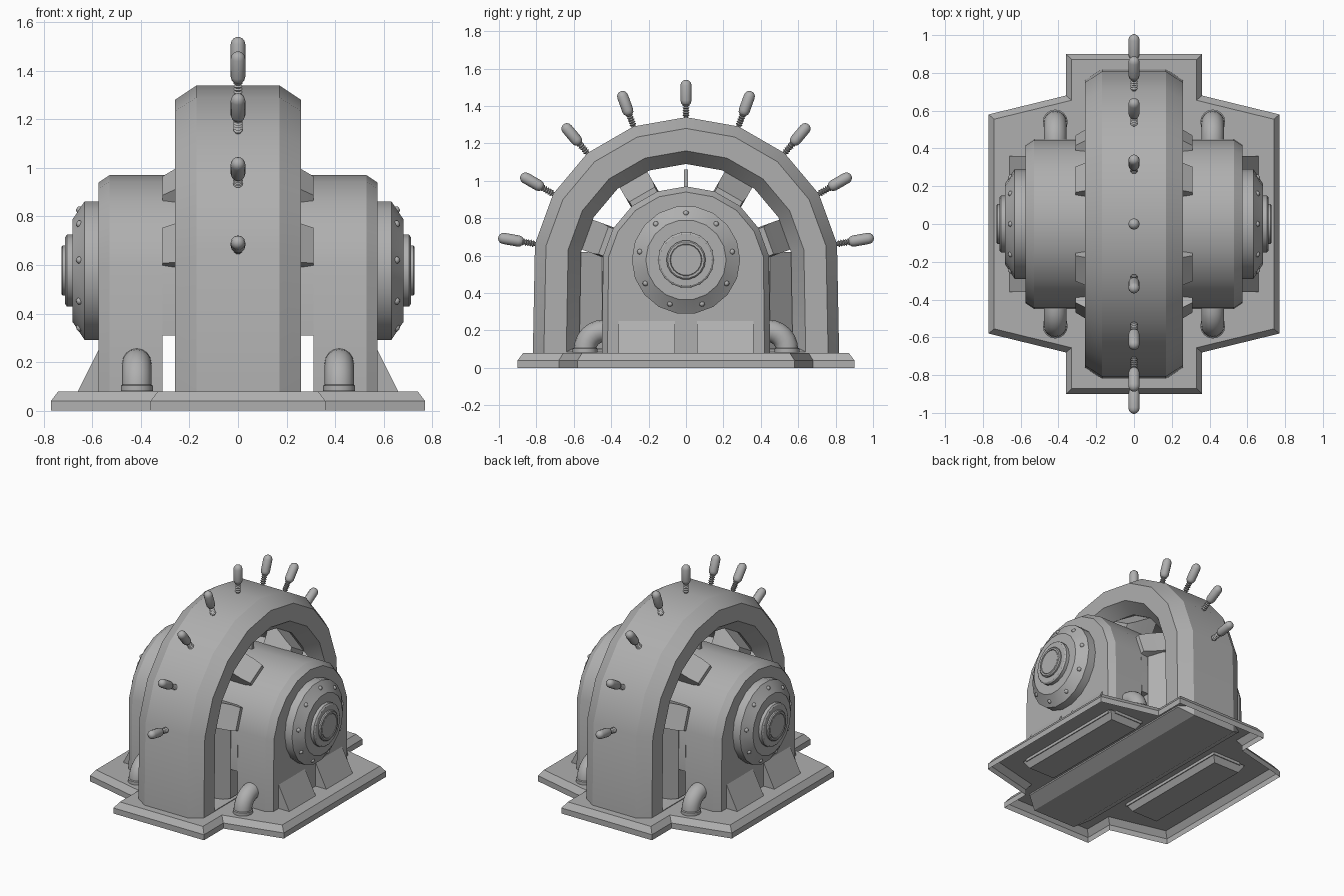
import bpy, bmesh
from math import sin, cos, pi, radians
from mathutils import Vector

if "Cube" in bpy.data.objects:
    bpy.data.objects.remove(bpy.data.objects["Cube"])

CZ = 0.52   # centre height of the arch and housing
HZ = 0.577  # height of the end cap axis
grey = bpy.data.materials.new("dark_grey")
grey.diffuse_color = (.43, .43, .43, 1)
grey.use_nodes = True
grey.node_tree.nodes["Principled BSDF"].inputs["Base Color"].default_value = grey.diffuse_color


def loft(name, loops, ring=False, caps=(True, True), smooth=30):
    """Skin a list of closed loops; ring joins last to first."""
    bm = bmesh.new()
    rows = [[bm.verts.new(p) for p in lp] for lp in loops]
    pairs = list(zip(rows, rows[1:])) + ([(rows[-1], rows[0])] if ring else [])
    for a, b in pairs:
        n = len(a)
        for i in range(n):
            j = (i + 1) % n
            bm.faces.new((a[i], a[j], b[j], b[i]))
    if not ring:
        if caps[0]:
            bm.faces.new(rows[0][::-1])
        if caps[1]:
            bm.faces.new(rows[-1])
    bmesh.ops.recalc_face_normals(bm, faces=bm.faces)
    me = bpy.data.meshes.new(name)
    bm.to_mesh(me)
    bm.free()
    me.materials.append(grey)
    ob = bpy.data.objects.new(name, me)
    bpy.context.collection.objects.link(ob)
    bpy.ops.object.select_all(action='DESELECT')
    bpy.context.view_layer.objects.active = ob
    ob.select_set(True)
    bpy.ops.object.shade_smooth_by_angle(angle=radians(smooth))
    return ob


def dome(x, r, bottom):
    """Arched section: 20 degree steps over the top, straight sides."""
    pts = [(x, r * sin(radians(a)), CZ + r * cos(radians(a)))
           for a in range(-80, 81, 20)]
    return pts + [(x, r, bottom), (x, -r, bottom)]


def lathe(name, prof, n, origin, axis, smooth=30):
    """Turn (radius, height) points around an axis."""
    rot = Vector(axis).to_track_quat('Z', 'Y').to_matrix()
    o = Vector(origin)
    loops = [[o + rot @ Vector((r * cos(2 * pi * i / n), r * sin(2 * pi * i / n), h))
              for i in range(n)] for r, h in prof]
    return loft(name, loops, smooth=smooth)


# Base plate: cross-shaped shell with sloping rim, open underneath
def outline(q, z):
    p = [(x, y, z) for x, y in q]
    p += [(-x, y, z) for x, y in q[::-1]]
    return p + [(-x, -y, z) for x, y in q] + [(x, -y, z) for x, y in q[::-1]]


low = [(.77, .58), (.36, .68), (.36, .90)]
top = [(.74, .555), (.33, .655), (.33, .87)]
loft("base_plate", [outline(low, 0), outline(low, .04), outline(top, .08)],
     caps=(False, True), smooth=10)

# Large chamfered arch with a floor sill
sec = [(.17, .82, .015), (.26, .76, .07), (.26, .64, .085), (.17, .57, .12)]
loops = [dome(-x, r, b) for x, r, b in sec] + [dome(x, r, b) for x, r, b in sec[::-1]]
loft("arch", loops, ring=True, smooth=25)

# Core joining the two housings
loft("core", [dome(-.31, .45, .31), dome(.31, .45, .31)])

# Lower web filling the arch beside the core, tapered towards the housings
web = [(.255, .45), (.13, .59)]
loft("lower_web", [outline(web, .10), outline(web, .62)])

# Thin fin on top of the core
loft("top_fin", [[(x, -.012, .94), (x, .012, .94), (x, .012, 1.06), (x, -.012, 1.06)]
                 for x in (-.12, .12)])

for s, side in ((1, "right"), (-1, "left")):
    # Housing with a bevelled underside
    loft("housing_" + side, [dome(s * .31, .45, .06), dome(s * .53, .45, .06),
                             dome(s * .575, .42, .06)], smooth=25)
    loft("housing_sole_" + side,
         [[(s * x, y, z) for x, y in ((.31 + d, -.45 + d), (.575 - d, -.45 + d),
                                      (.575 - d, .45 - d), (.31 + d, .45 - d))]
          for d, z in ((0, .07), (.03, .02))])

    # Stepped end cap
    prof = [(.29, .56), (.29, .632), (.22, .678), (.215, .682), (.15, .682), (.15, .705),
            (.14, .712), (.105, .712), (.105, .722), (.098, .728), (.086, .728),
            (.084, .722), (.082, .727)]
    lathe("end_cap_" + side, prof, 18, (0, 0, HZ), (s, 0, 0))

    # Ring of nine bolts
    for k in range(9):
        a = radians(40 * k)
        lathe("bolt_" + side, [(.015, -.012), (.015, .004), (.011, .011), (.004, .014)], 8,
              (s * .652, .25 * sin(a), HZ + .25 * cos(a)), (s * .84, .5 * sin(a), .5 * cos(a)), 60)

    for t in (1, -1):
        # Sloping foot
        tri = [(.55, .25), (.575, .25), (.66, .08), (.55, .08)]
        loft("foot", [[(s * x, t * y, z) for x, z in tri] for y in (.06, .36)])

        # Pipe elbow with collar
        px = s * .417
        path = [(.54, .081, 0)]
        path += [(.44 + .1 * cos(radians(a)), .097 + .1 * sin(radians(a)), a)
                 for a in range(0, 91, 15)] + [(.40, .197, 90)]
        rings = []
        for y, z, a in path:
            c, d = cos(radians(a)), sin(radians(a))
            rings.append([(px + .06 * cos(2 * pi * i / 16),
                           t * (y + .06 * sin(2 * pi * i / 16) * c),
                           z + .06 * sin(2 * pi * i / 16) * d) for i in range(16)])
        loft("pipe_elbow", rings, smooth=40)
        lathe("pipe_collar", [(.066, .081), (.066, .103), (.06, .107)], 16,
              (px, t * .54, 0), (0, 0, 1))

        # Wedge brackets between housing and arch
        for ang in (30, 70):
            a = radians(ang) * t
            rad, tan = Vector((0, sin(a), cos(a))), Vector((0, cos(a), -sin(a)))
            o = Vector((0, 0, CZ))
            loft("bracket", [[o + Vector((s * x, 0, 0)) + rad * r + tan * w
                              for r, w in ((.42, -wd), (.42, wd), (ro, wd), (ro, -wd))]
                             for x, ro, wd in ((.10, .60, .085), (.26, .50, .085),
                                               (.31, .47, .078))])

# Nine sprung pins around the arch
spring = [(.012, -.03)]
for k in range(5):
    spring += [(.012, .004 + k * .013), (.02, .0105 + k * .013)]
spring.append((.012, .07))
ends = [(.03 * sin(radians(a)), -.03 * cos(radians(a))) for a in (12, 35, 60, 90)]
capsule = [(r, .09 + h) for r, h in ends] + [(r, .17 - h) for r, h in ends[::-1]]
for ang in range(-80, 81, 20):
    d = Vector((0, sin(radians(ang)), cos(radians(ang))))
    o = Vector((0, 0, CZ)) + d * .82
    lathe("pin_spring", spring, 10, o, d)
    lathe("pin_cap", capsule, 12, o, d, 50)
